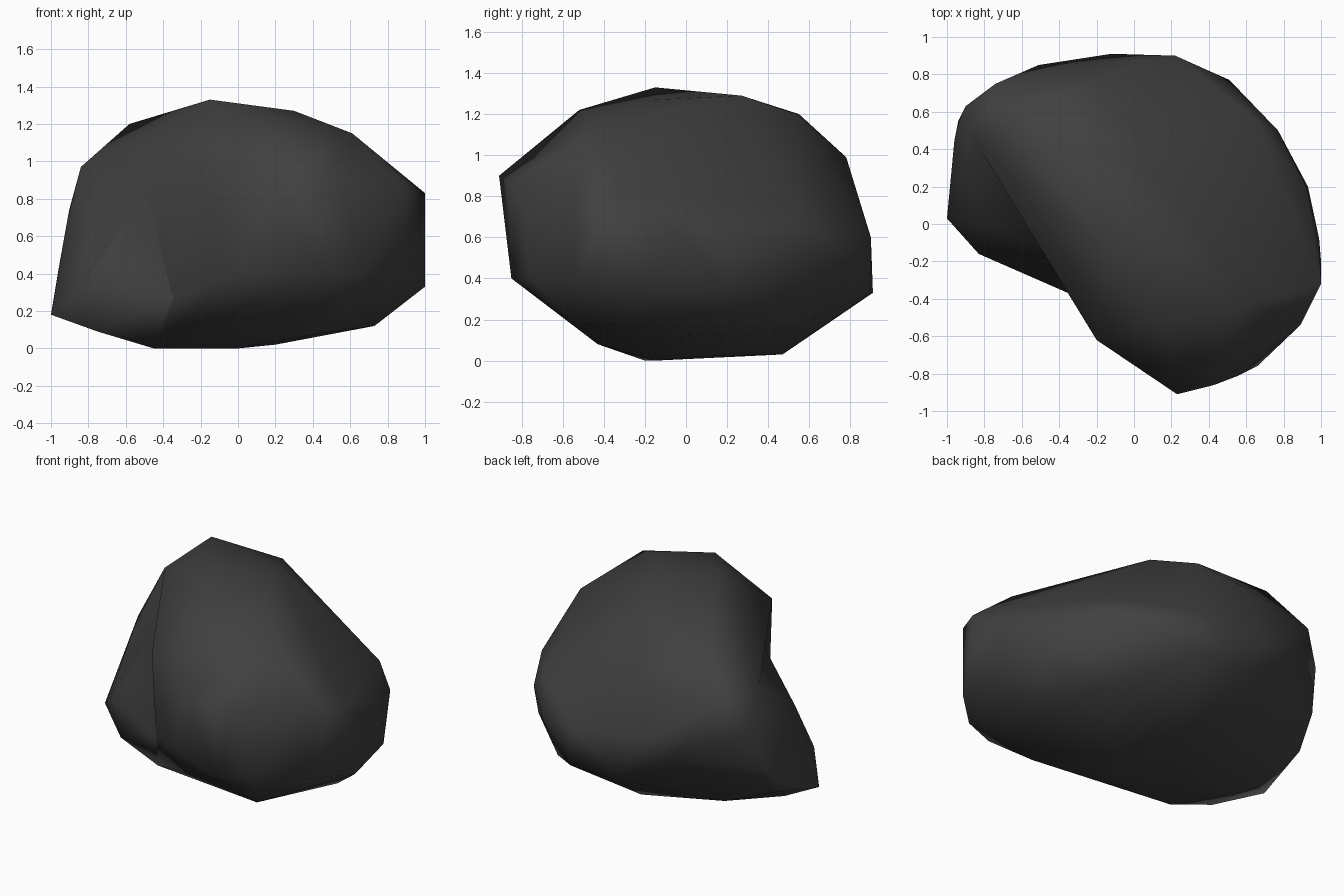
import bpy
import bmesh

default_cube = bpy.data.objects.get("Cube")
if default_cube:
    bpy.data.objects.remove(default_cube, do_unlink=True)


def make_material(name, colour):
    material = bpy.data.materials.new(name)
    material.use_nodes = True
    material.diffuse_color = colour
    shader = next(n for n in material.node_tree.nodes if n.type == 'BSDF_PRINCIPLED')
    shader.inputs["Base Color"].default_value = colour
    shader.inputs["Roughness"].default_value = 0.9
    return material


def make_lump(name, corners, material):
    """Wrap a closed convex stone lump around a few corner points."""
    bm = bmesh.new()
    for corner in corners:
        bm.verts.new(corner)
    hull = bmesh.ops.convex_hull(bm, input=bm.verts[:])
    spare = {v for key in ("geom_interior", "geom_unused") for v in hull[key]
             if isinstance(v, bmesh.types.BMVert)}
    bmesh.ops.delete(bm, geom=list(spare), context='VERTS')
    bmesh.ops.recalc_face_normals(bm, faces=bm.faces[:])
    mesh = bpy.data.meshes.new(name)
    bm.to_mesh(mesh)
    bm.free()
    mesh.materials.append(material)
    lump = bpy.data.objects.new(name, mesh)
    bpy.context.collection.objects.link(lump)
    return lump


stone = make_material("dark grey stone", (0.052, 0.052, 0.052, 1.0))

# Corners shared by the main lump and the side lump
shoulder = [(-.58, .55, 1.2), (-.84, .43, .97), (-.74, .75, .91)]
heel = [(-.45, -.2, 0), (-.6, .45, .14), (-.51, .85, .55)]

# Main lump: top, waist and underside
crown = [(-.15, -.15, 1.33), (.3, -.15, 1.27), (.1, .27, 1.29), (.15, -.52, 1.22),
         (.61, -.42, 1.15), (.23, -.91, .9), (-.2, -.62, .97), (.43, -.86, .87),
         (.56, -.81, .86), (.89, -.54, .88), (1, -.32, .83), (-.05, .54, 1.2),
         (-.22, .78, .99), (.45, .45, .91)]
waist = [(.99, -.08, .65), (.92, .2, .64), (.77, .5, .56), (.65, .56, .7),
         (.51, .77, .5), (.22, .9, .6), (.22, .9, .33), (-.12, .91, .33), (-.3, .86, .62)]
underside = [(1, -.2, .33), (.93, .2, .36), (.77, .45, .36), (.89, -.54, .4),
             (.66, -.76, .4), (.43, -.85, .4), (-.05, -.62, .38), (0, -.48, .16),
             (.44, -.43, .08), (.73, 0, .12), (.6, .49, .14), (0, .47, .03),
             (.2, .05, .02), (0, -.15, 0)]

# Side lump, standing out beside the hollow
arm = [(-1, .03, .18), (-.83, -.16, .33), (-.75, -.16, .09), (-.35, -.37, .27),
       (-.72, -.17, .48), (-.5, -.13, .89), (-.62, 0, .86), (-.8, 0, .66),
       (-.91, .25, .7), (-.9, .63, .75), (-.96, .45, .42), (-.94, .55, .48),
       (-.95, .42, .28), (-.83, .15, .12), (0, .3, .5)]

rock = make_lump("rock", crown + waist + underside + shoulder + heel, stone)
side_lump = make_lump("side_lump", arm + shoulder + heel, stone)

# Fuse the two lumps into one closed boulder
bpy.context.view_layer.objects.active = rock
for obj in bpy.context.selected_objects:
    obj.select_set(False)
rock.select_set(True)
union = rock.modifiers.new("fuse", 'BOOLEAN')
union.operation = 'UNION'
union.solver = 'EXACT'
union.object = side_lump
bpy.ops.object.modifier_apply(modifier=union.name)
bpy.data.objects.remove(side_lump, do_unlink=True)

# Tidy tiny edges along the seam and shade the stone softly
bm = bmesh.new()
bm.from_mesh(rock.data)
bmesh.ops.remove_doubles(bm, verts=bm.verts[:], dist=0.01)
bmesh.ops.triangulate(bm, faces=bm.faces[:])
bmesh.ops.recalc_face_normals(bm, faces=bm.faces[:])
for face in bm.faces:
    face.smooth = True
    face.material_index = 0
bm.to_mesh(rock.data)
bm.free()
soften = rock.modifiers.new("soft normals", 'WEIGHTED_NORMAL')
soften.keep_sharp = False
